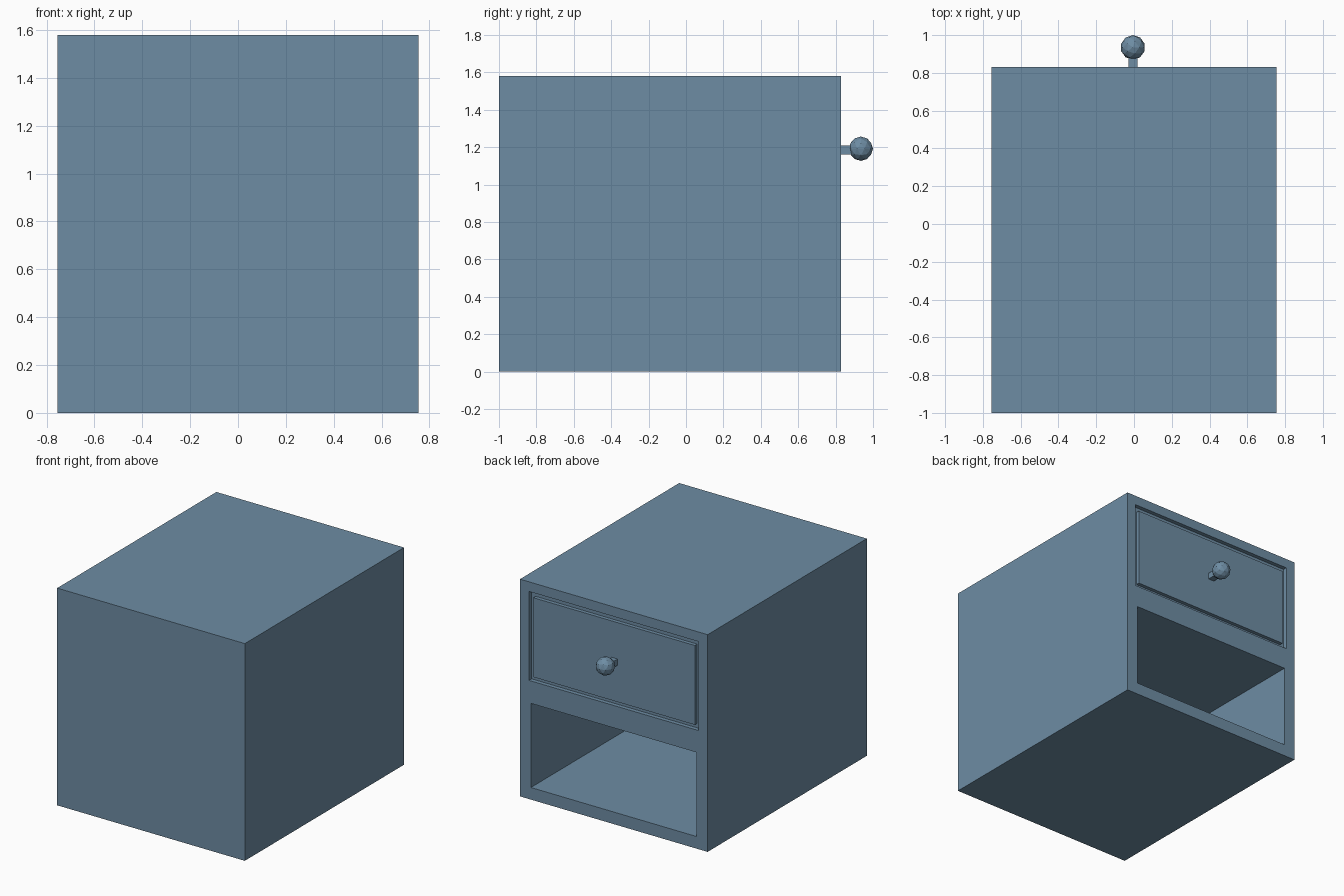
import bpy

if "Cube" in bpy.data.objects:
    bpy.data.objects.remove(bpy.data.objects["Cube"])

FACE_Y = 0.83   # plane of the open side carrying the drawer

paint = bpy.data.materials.new("slate_blue_paint")
paint.diffuse_color = (0.155, 0.265, 0.37, 1)
paint.use_nodes = True
paint.node_tree.nodes["Principled BSDF"].inputs["Base Color"].default_value = paint.diffuse_color


def box(name, lo, hi):
    bpy.ops.mesh.primitive_cube_add(size=1, location=[(a + b) / 2 for a, b in zip(lo, hi)])
    ob = bpy.context.object
    ob.name = name
    ob.scale = [b - a for a, b in zip(lo, hi)]
    bpy.ops.object.transform_apply(location=False, rotation=False, scale=True)
    ob.data.materials.append(paint)
    return ob


def cut(target, cutter):
    mod = target.modifiers.new("cut", 'BOOLEAN')
    mod.operation = 'DIFFERENCE'
    mod.solver = 'EXACT'
    mod.object = cutter
    bpy.context.view_layer.objects.active = target
    bpy.ops.object.modifier_apply(modifier=mod.name)
    bpy.data.objects.remove(cutter, do_unlink=True)


# Cabinet with an open lower shelf and a shallow drawer recess
cabinet = box("cabinet", (-0.755, -1.0, 0), (0.755, FACE_Y, 1.58))
cut(cabinet, box("shelf_cutter", (-0.667, -0.91, 0.088), (0.667, 0.9, 0.70)))
cut(cabinet, box("recess_cutter", (-0.683, FACE_Y - 0.03, 0.863), (0.683, 0.9, 1.51)))

# Drawer front, flush with the cabinet face inside the recess
box("drawer_front", (-0.65, FACE_Y - 0.04, 0.895), (0.65, FACE_Y - 0.003, 1.472))

# Square knob stem and faceted ball
KX, KZ = -0.006, 1.192
box("knob_stem", (KX - 0.023, FACE_Y - 0.01, KZ - 0.03), (KX + 0.025, 0.9, KZ + 0.016))
bpy.ops.mesh.primitive_ico_sphere_add(subdivisions=2, radius=0.065,
                                      location=(KX, 0.935, KZ))
knob = bpy.context.object
knob.name = "knob_ball"
knob.data.materials.append(paint)
